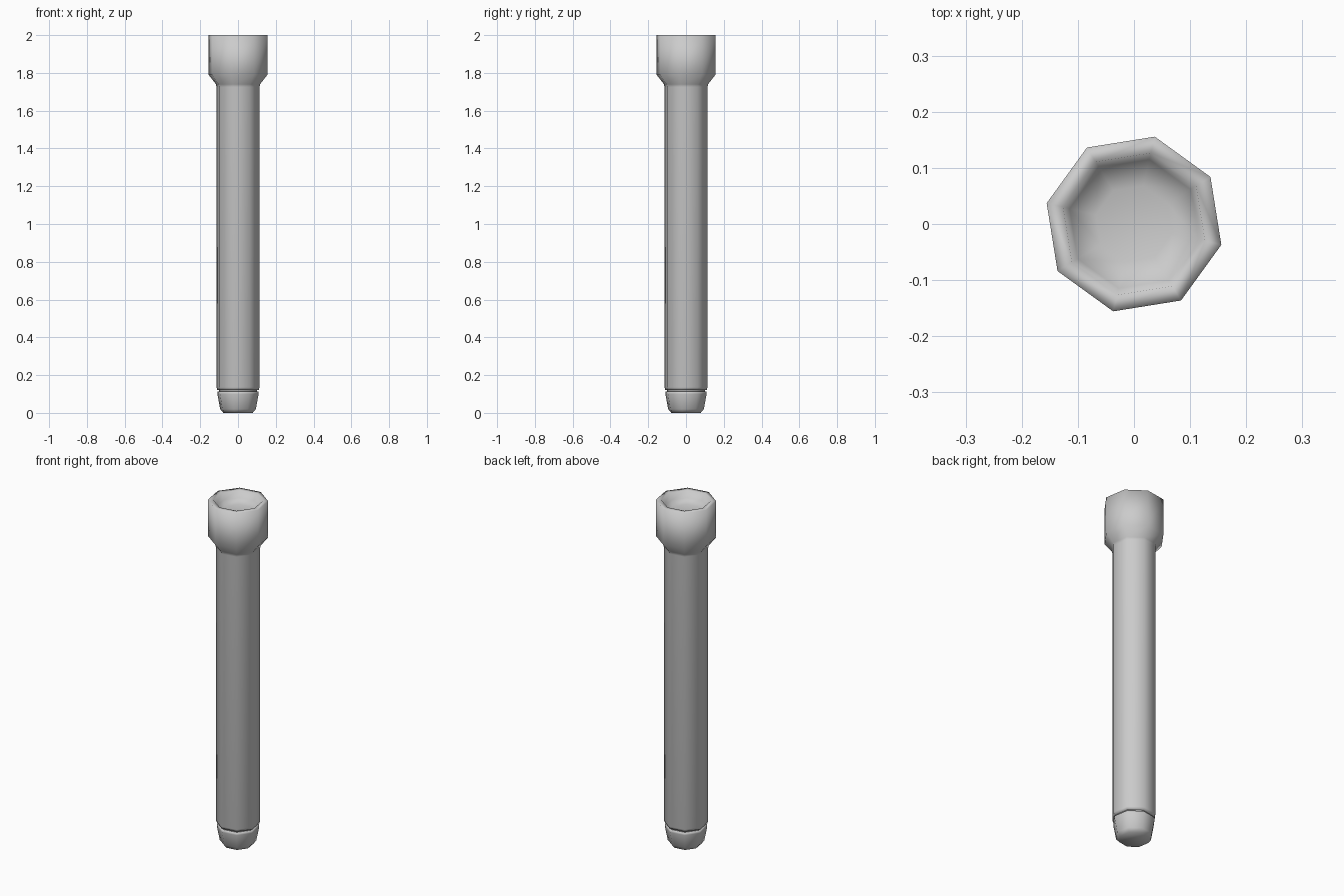
import bpy, bmesh, math

SIDES = 8
TURN = math.radians(-13.4)

cube = bpy.data.objects.get("Cube")
if cube:
    bpy.data.objects.remove(cube, do_unlink=True)

grey = bpy.data.materials.new("plain grey")
grey.use_nodes = True
colour = (0.6, 0.6, 0.6, 1)
grey.diffuse_color = colour
grey.node_tree.nodes["Principled BSDF"].inputs["Base Color"].default_value = colour


def lathe(name, profile):
    """Turn a (radius, height) profile into a closed, smooth octagonal part."""
    bm = bmesh.new()
    rings = []
    for r, z in profile:
        ring = []
        for i in range(SIDES):
            a = TURN + math.tau * i / SIDES
            ring.append(bm.verts.new((r * math.cos(a), r * math.sin(a), z)))
        rings.append(ring)
    for low, high in zip(rings, rings[1:]):
        for i in range(SIDES):
            j = (i + 1) % SIDES
            bm.faces.new((low[i], low[j], high[j], high[i]))
    bm.faces.new(rings[0][::-1])
    bm.faces.new(rings[-1])
    for face in bm.faces:
        face.smooth = True
    mesh = bpy.data.meshes.new(name)
    bm.to_mesh(mesh)
    bm.free()
    mesh.materials.append(grey)
    obj = bpy.data.objects.new(name, mesh)
    bpy.context.collection.objects.link(obj)
    return obj


# Long shaft flaring into a socket with a shallow hollow in its top
lathe("shaft_and_socket", [
    (0.100, 0.122), (0.113, 0.122), (0.117, 0.135),
    (0.117, 1.725), (0.120, 1.74), (0.160, 1.79), (0.160, 2.0),
    (0.130, 2.0), (0.118, 1.96), (0.070, 1.945),
])

# Narrow neck in the seam between shaft and end plug
lathe("neck", [(0.103, 0.105), (0.103, 0.13)])

# Tapered end plug
lathe("end_plug", [
    (0.080, 0.0), (0.097, 0.02), (0.112, 0.10), (0.112, 0.113), (0.100, 0.113),
])
